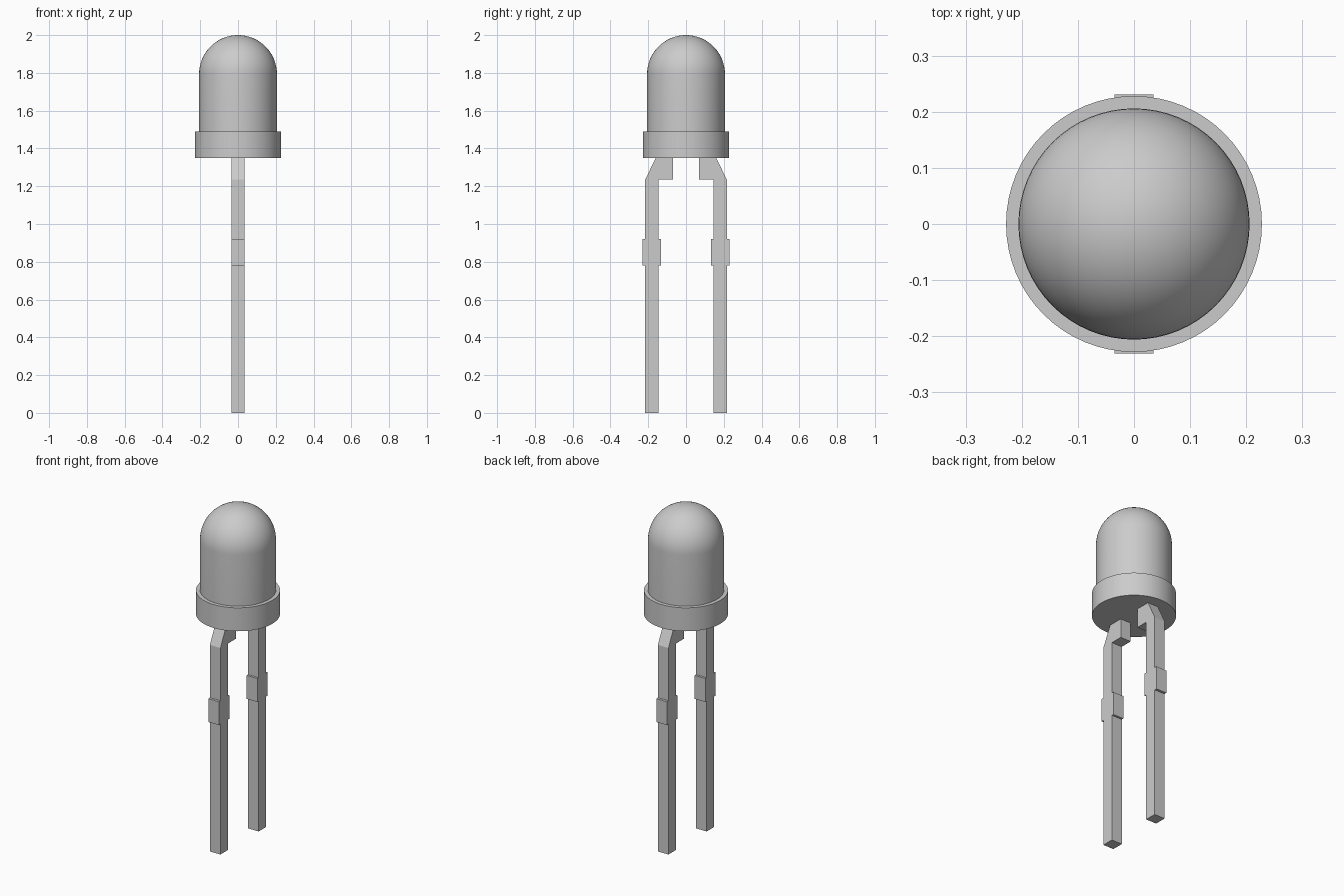
import bpy, bmesh, math

cube = bpy.data.objects.get("Cube")
if cube:
    bpy.data.objects.remove(cube, do_unlink=True)

grey = bpy.data.materials.new("plain grey")
grey.use_nodes = True
COLOUR = (0.6, 0.6, 0.6, 1)
grey.diffuse_color = COLOUR
grey.node_tree.nodes["Principled BSDF"].inputs["Base Color"].default_value = COLOUR


def add_object(name, bm):
    bmesh.ops.recalc_face_normals(bm, faces=bm.faces)
    mesh = bpy.data.meshes.new(name)
    bm.to_mesh(mesh)
    bm.free()
    mesh.materials.append(grey)
    obj = bpy.data.objects.new(name, mesh)
    bpy.context.collection.objects.link(obj)
    return obj


def lathe(name, profile, segments=64):
    """Spin an (r, z) profile around the z axis."""
    bm = bmesh.new()
    verts = [bm.verts.new((r, 0, z)) for r, z in profile]
    edges = [bm.edges.new(pair) for pair in zip(verts, verts[1:])]
    bmesh.ops.spin(bm, geom=verts + edges, axis=(0, 0, 1), cent=(0, 0, 0),
                   angle=math.tau, steps=segments, use_duplicate=False)
    bmesh.ops.remove_doubles(bm, verts=bm.verts, dist=1e-5)
    return add_object(name, bm)


def plate(name, outline, half_width, side):
    """Extrude a (y, z) outline along x, mirrored by side."""
    bm = bmesh.new()
    face = bm.faces.new([bm.verts.new((-half_width, side * y, z)) for y, z in outline])
    new = bmesh.ops.extrude_face_region(bm, geom=[face])["geom"]
    bmesh.ops.translate(bm, vec=(2 * half_width, 0, 0),
                        verts=[v for v in new if isinstance(v, bmesh.types.BMVert)])
    return add_object(name, bm)


# Lens body: flanged base, straight wall and hemispherical dome in one profile
R, FLANGE, BASE, RIM = 0.206, 0.228, 1.35, 1.49
STEPS = 16
dome = [(R * math.cos(a), 2 - R + R * math.sin(a))
        for a in (math.pi / 2 * i / STEPS for i in range(STEPS))]
body = lathe("lens_body", [(0, BASE), (FLANGE, BASE), (FLANGE, RIM), (R, RIM)]
             + dome + [(0, 2)])
bpy.context.view_layer.objects.active = body
body.select_set(True)
bpy.ops.object.shade_smooth_by_angle(angle=math.radians(30))
body.select_set(False)

# Leads: bent foot under the body, long straight leg and a wider stop tab
LEAD = [(0.145, 0), (0.145, 0.78), (0.132, 0.78), (0.132, 0.92), (0.145, 0.92),
        (0.145, 1.235), (0.07, 1.235), (0.07, BASE), (0.16, BASE),
        (0.216, 1.235), (0.216, 0.92), (0.231, 0.92), (0.231, 0.78),
        (0.216, 0.78), (0.216, 0)]
for side, label in ((-1, "front"), (1, "back")):
    plate(label + "_lead", LEAD, 0.035, side)
